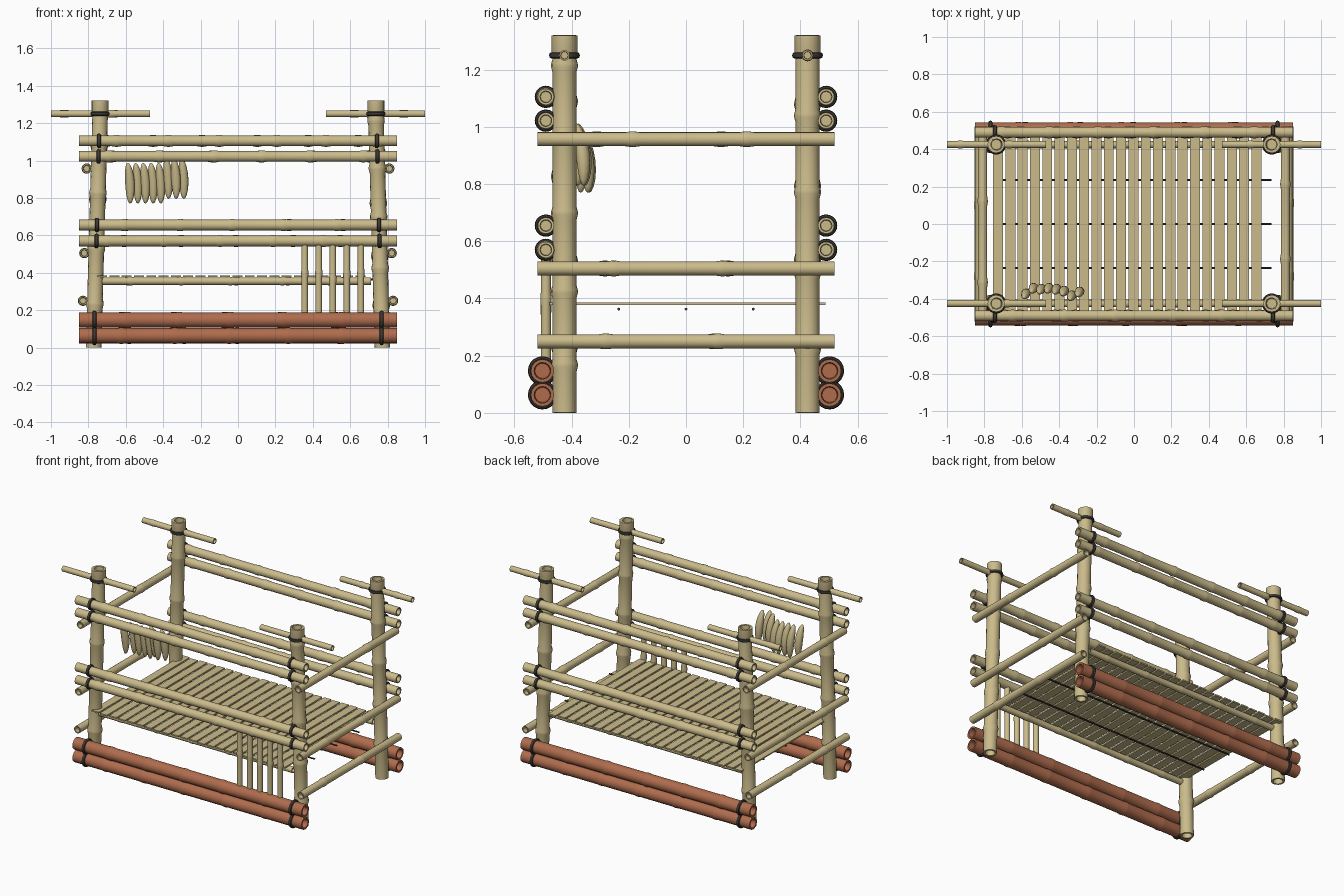
import bpy, bmesh, math, random
from mathutils import Vector

random.seed(4)
cube = bpy.data.objects.get("Cube")
if cube:
    bpy.data.objects.remove(cube, do_unlink=True)


def material(name, rgb):
    m = bpy.data.materials.new(name)
    m.use_nodes = True
    m.diffuse_color = (*rgb, 1)
    m.node_tree.nodes["Principled BSDF"].inputs["Base Color"].default_value = (*rgb, 1)
    return m


TAN = material("pale bamboo", (0.60, 0.50, 0.26))
BROWN = material("red brown bamboo", (0.43, 0.15, 0.075))
DARK = material("dark lashing", (0.045, 0.04, 0.035))
made = []


def finish(name, bm, mat, location=(0, 0, 0), direction=(0, 0, 1)):
    bmesh.ops.recalc_face_normals(bm, faces=bm.faces)
    mesh = bpy.data.meshes.new(name)
    bm.to_mesh(mesh)
    bm.free()
    mesh.materials.append(mat)
    ob = bpy.data.objects.new(name, mesh)
    bpy.context.collection.objects.link(ob)
    ob.location = location
    ob.rotation_euler = Vector(direction).to_track_quat("Z", "Y").to_euler()
    made.append(ob)
    return ob


def lathe(name, profile, mat, location, direction, sides=16, closed=False):
    """Turn (height, radius) pairs around z, then aim z along direction."""
    bm = bmesh.new()
    rings = []
    for h, r in profile:
        rings.append([bm.verts.new((r * math.cos(a), r * math.sin(a), h))
                      for a in (2 * math.pi * i / sides for i in range(sides))])
    pairs = list(zip(rings, rings[1:]))
    if closed:
        pairs.append((rings[-1], rings[0]))
    for a, b in pairs:
        for i in range(sides):
            j = (i + 1) % sides
            bm.faces.new((a[i], a[j], b[j], b[i]))
    if not closed:
        bm.faces.new(rings[0])
        bm.faces.new(rings[-1])
    return finish(name, bm, mat, location, direction)


def cane(name, start, end, r, mat=TAN, spacing=0.28, swell=1.12):
    """Bamboo pole with swollen joints and hollow ends."""
    start, end = Vector(start), Vector(end)
    length = (end - start).length
    rim, depth = r * 0.72, r * 1.2
    profile = [(depth, rim * 0.9), (0, rim), (0, r)]
    h = spacing * random.uniform(0.5, 0.9)
    while h < length - 0.06:
        profile += [(h - 0.025, r), (h - 0.006, r * swell),
                    (h + 0.006, r * swell), (h + 0.025, r)]
        h += spacing * random.uniform(0.9, 1.1)
    profile += [(length, r), (length, rim), (length - depth, rim * 0.9)]
    return lathe(name, profile, mat, start, end - start)


def lashing(name, center, axis, r, width=0.011, thick=0.008):
    """Flattened ring of cord."""
    profile = [(width * math.sin(a), r + thick * math.cos(a))
               for a in (2 * math.pi * i / 8 for i in range(8))]
    lathe(name, profile, DARK, center, axis, 20, True)


def post_x(z):
    return 0.772 - 0.028 * z


# Leaning corner posts with short cross pegs
for sx, side in ((1, "left"), (-1, "right")):
    for sy, face in ((-1, "front"), (1, "back")):
        tag = f"{face}_{side}"
        y = sy * 0.425
        cane(f"{tag}_post", (sx * post_x(0), y, 0), (sx * post_x(1.32), y, 1.32), 0.0415)
        lathe(f"{tag}_post_collar", [(0, 0.042), (0.01, 0.0455), (0.08, 0.0455), (0.081, 0.034),
              (0.03, 0.03)], TAN, (sx * post_x(1.24), y, 1.24), (0, 0, 1))
        cane(f"{tag}_peg", (sx * 0.47, y, 1.25), (sx, y, 1.25), 0.0185)
        lashing(f"{tag}_peg_lashing", (sx * post_x(1.25), y, 1.25), (0, 0, 1), 0.046)

# Long rails and heavy base logs, front and back
for sy, face in ((-1, "front"), (1, "back")):
    for z in (0.57, 0.655, 1.022, 1.105):
        cane(f"{face}_rail", (-0.85, sy * 0.49, z), (0.85, sy * 0.49, z), 0.0285)
        for sx in (-1, 1):
            lashing(f"{face}_rail_lashing", (sx * post_x(z * 0.95), sy * 0.49, z), (1, 0, 0), 0.031)
    for z in (0.063, 0.147):
        cane(f"{face}_base_log", (-0.85, sy * 0.502, z), (0.85, sy * 0.502, z),
             0.0405, BROWN, 0.3, 1.07)
        for sx in (-1, 1):
            lashing(f"{face}_log_lashing", (sx * 0.768, sy * 0.502, z), (1, 0, 0), 0.043)
    # Deck bearer
    cane(f"{face}_deck_bearer", (-0.74, sy * 0.425, 0.355), (0.71, sy * 0.425, 0.355), 0.02)

# End rails outside the posts
for sx, side in ((1, "left"), (-1, "right")):
    for z in (0.25, 0.505, 0.957):
        x = sx * (post_x(z) + 0.064)
        cane(f"{side}_end_rail", (x, -0.52, z), (x, 0.52, z), 0.0245, spacing=0.4)

# Deck slats
for i in range(22):
    bm = bmesh.new()
    bmesh.ops.create_cube(bm, size=1)
    bmesh.ops.scale(bm, vec=(0.053, 0.965, 0.009), verts=bm.verts)
    x = -0.727 + 0.0658 * i
    finish("deck_slat", bm, TAN, (x, random.uniform(-0.006, 0.006), 0.381))

# Cords under the deck
for y in (-0.235, 0, 0.235):
    lathe("deck_cord", [(0, 0.005), (1.48, 0.005)], DARK, (-0.745, y, 0.363), (1, 0, 0), 8)

# Upright bars at the front
for i in range(5):
    x = 0.357 + 0.075 * i
    cane("front_upright_bar", (x, -0.49, 0.15), (x, -0.49, 0.555), 0.0175)

# Hanging bunch of slender fruit
for i, y in enumerate((-0.375, -0.345, -0.35, -0.345, -0.35, -0.36, -0.385, -0.365)):
    bm = bmesh.new()
    bmesh.ops.create_uvsphere(bm, u_segments=12, v_segments=10, radius=1)
    bmesh.ops.scale(bm, vec=(0.026, 0.024, 0.11), verts=bm.verts)
    for v in bm.verts:
        v.co.y -= 0.9 * v.co.z ** 2
    z = 0.88 if i < 5 else 0.905
    finish("hanging_fruit", bm, TAN, (-0.578 + 0.041 * i, y + 0.004, z), (-0.06, -0.12, 1))

# Smooth shading with crisp rims
bpy.ops.object.select_all(action="DESELECT")
for ob in made:
    ob.select_set(True)
bpy.context.view_layer.objects.active = made[0]
bpy.ops.object.shade_smooth_by_angle(angle=math.radians(40))
